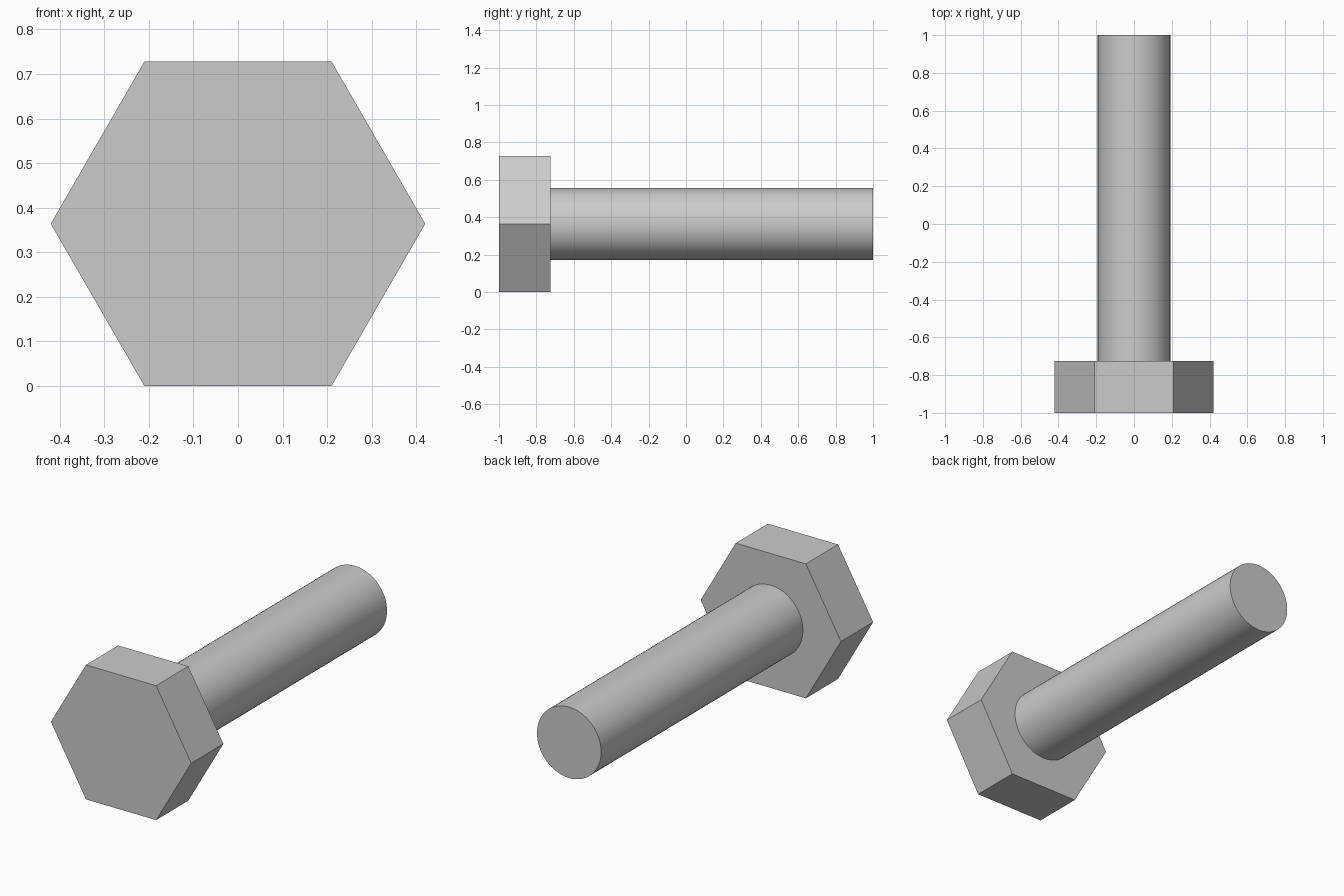
import bpy, bmesh, math

if "Cube" in bpy.data.objects:
    bpy.data.objects.remove(bpy.data.objects["Cube"])

AXIS_Z = 0.364  # height of the bolt axis

steel = bpy.data.materials.new("steel grey")
steel.diffuse_color = (0.6, 0.6, 0.6, 1.0)
steel.use_nodes = True
steel.node_tree.nodes["Principled BSDF"].inputs["Base Color"].default_value = steel.diffuse_color


def prism(name, sides, radius, y0, y1):
    """Closed prism along y, with its first corner on +x."""
    bm = bmesh.new()
    base = bm.faces.new([
        bm.verts.new((radius * math.cos(math.tau * i / sides), y0,
                      AXIS_Z + radius * math.sin(math.tau * i / sides)))
        for i in range(sides)])
    cap = bmesh.ops.extrude_face_region(bm, geom=[base], use_keep_orig=True)
    verts = [g for g in cap["geom"] if isinstance(g, bmesh.types.BMVert)]
    bmesh.ops.translate(bm, verts=verts, vec=(0, y1 - y0, 0))
    bmesh.ops.recalc_face_normals(bm, faces=bm.faces)
    mesh = bpy.data.meshes.new(name)
    bm.to_mesh(mesh)
    bm.free()
    mesh.materials.append(steel)
    obj = bpy.data.objects.new(name, mesh)
    bpy.context.collection.objects.link(obj)
    return obj


# Hexagonal head, flat on top and bottom
prism("hex_head", 6, 0.42, -1.0, -0.725)

# Smooth round shaft
shaft = prism("shaft", 64, 0.192, -0.725, 1.0)
bpy.context.view_layer.objects.active = shaft
shaft.select_set(True)
bpy.ops.object.shade_smooth_by_angle(angle=math.radians(30))
